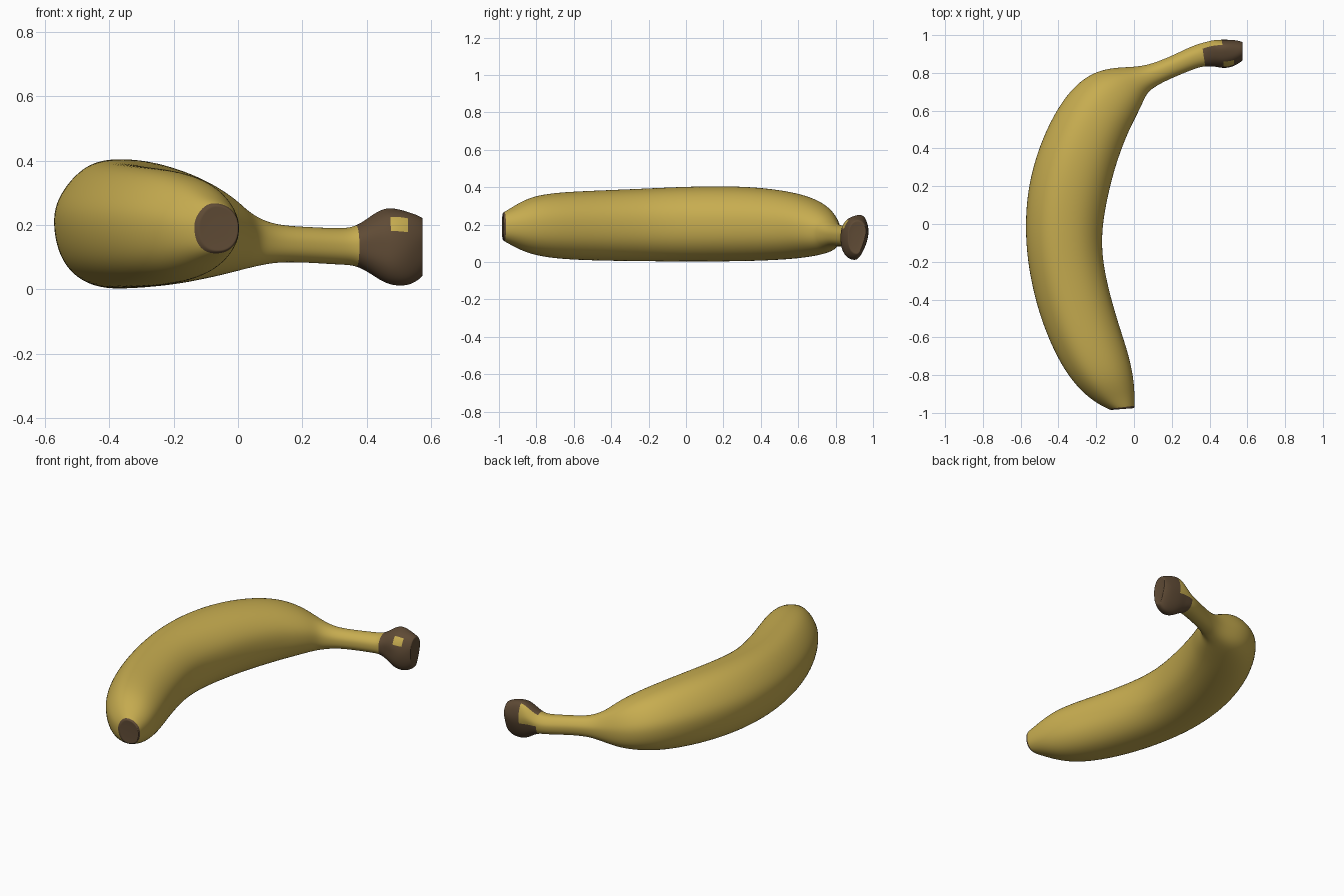
import bpy, bmesh, math
from mathutils import Vector

cube = bpy.data.objects.get("Cube")
if cube:
    bpy.data.objects.remove(cube, do_unlink=True)


def flat_material(name, colour):
    mat = bpy.data.materials.new(name)
    mat.use_nodes = True
    mat.diffuse_color = colour
    mat.node_tree.nodes["Principled BSDF"].inputs["Base Color"].default_value = colour
    return mat


yellow = flat_material("peel yellow", (0.57, 0.415, 0.08, 1))
brown = flat_material("dry brown", (0.115, 0.07, 0.036, 1))

# Rounded five-sided cross-section: (toward the outer curve, up)
SECTION = [(1, .05), (.9, .45), (.5, .93), (0, 1), (-.55, .86), (-.94, .45),
           (-1, 0), (-.93, -.5), (-.55, -.9), (0, -1), (.5, -.92), (.88, -.57)]

# Stations from tip to stem: outer x, outer y, inner x, inner y, bottom, top
BODY = [(-.125, -.985, .003, -.975, .115, .265), (-.2, -.95, .003, -.9, .085, .295),
        (-.3, -.87, -.005, -.8, .04, .35), (-.4, -.73, -.035, -.67, .015, .375),
        (-.5, -.5, -.1, -.48, .005, .385), (-.56, -.25, -.165, -.23, .002, .395),
        (-.58, -.03, -.175, -.05, 0, .405), (-.565, .2, -.145, .13, 0, .41),
        (-.5, .43, -.1, .31, .003, .405), (-.4, .63, -.04, .47, .012, .38),
        (-.3, .75, 0, .55, .025, .35), (-.2, .81, .04, .63, .04, .31),
        (-.1, .83, .065, .69, .055, .265), (.02, .832, .1, .72, .073, .222),
        (.1, .85, .15, .75, .085, .2), (.2, .89, .24, .79, .083, .195),
        (.3, .94, .34, .83, .076, .19)]
CROWN = [(.36, .96, .375, .835, .075, .195), (.41, .968, .425, .835, .045, .23),
         (.46, .972, .475, .822, .01, .25), (.54, .972, .53, .835, .008, .242),
         (.575, .96, .575, .865, .04, .225)]
STATIONS = BODY + CROWN
SPIKE = Vector((.45, .985, .25))

bm = bmesh.new()
rings = []
for k, (ox, oy, ix, iy, low, high) in enumerate(STATIONS):
    outer, inner = Vector((ox, oy, 0)), Vector((ix, iy, 0))
    middle, half = (outer + inner) / 2, (outer - inner) / 2
    ring = []
    for j, (u, v) in enumerate(SECTION):
        p = middle + half * u * 1.025
        p.z = (low + high) / 2 + (high - low) / 2 * v * 1.015
        if k > len(BODY):
            # Lumpy crown that leans back toward its top, with a torn spike
            p += half * u * .06 * math.sin(3 * j + 2 * k)
            p.y += max(u, 0) * .25 * (p.z - .13)
            pull = math.exp(-((p - SPIKE).length / .04) ** 2)
            p += Vector((0, .01, .075)) * pull
        ring.append(bm.verts.new(p))
    rings.append(ring)

# Skin between stations; the crown is brown apart from a few peel patches
count = len(SECTION)
for k in range(len(rings) - 1):
    a, b = rings[k], rings[k + 1]
    for j in range(count):
        n = (j + 1) % count
        face = bm.faces.new((a[j], a[n], b[n], b[j]))
        past = k - len(BODY)
        streak = past in (0, 1) and j in (0, 1)
        patch = past == 2 and j == 4
        face.material_index = int(past >= 0 and not streak and not patch)

# Close both ends with an inset brown cap
for ring, push in ((rings[0], Vector((0, .004, 0))), (rings[-1], Vector((-.008, 0, 0)))):
    centre = sum((v.co for v in ring), Vector()) / count
    last = ring
    for size in (.93, .5):
        loop = [bm.verts.new(centre + (v.co - centre) * size + push * (1 - size)) for v in ring]
        for j in range(count):
            n = (j + 1) % count
            bm.faces.new((last[j], last[n], loop[n], loop[j])).material_index = 1
        last = loop
    bm.faces.new(last).material_index = 1

bmesh.ops.recalc_face_normals(bm, faces=bm.faces)
mesh = bpy.data.meshes.new("banana")
bm.to_mesh(mesh)
bm.free()
mesh.materials.append(yellow)
mesh.materials.append(brown)
banana = bpy.data.objects.new("banana", mesh)
bpy.context.collection.objects.link(banana)
for poly in mesh.polygons:
    poly.use_smooth = True
smooth = banana.modifiers.new("smooth_skin", "SUBSURF")
smooth.levels = smooth.render_levels = 3
